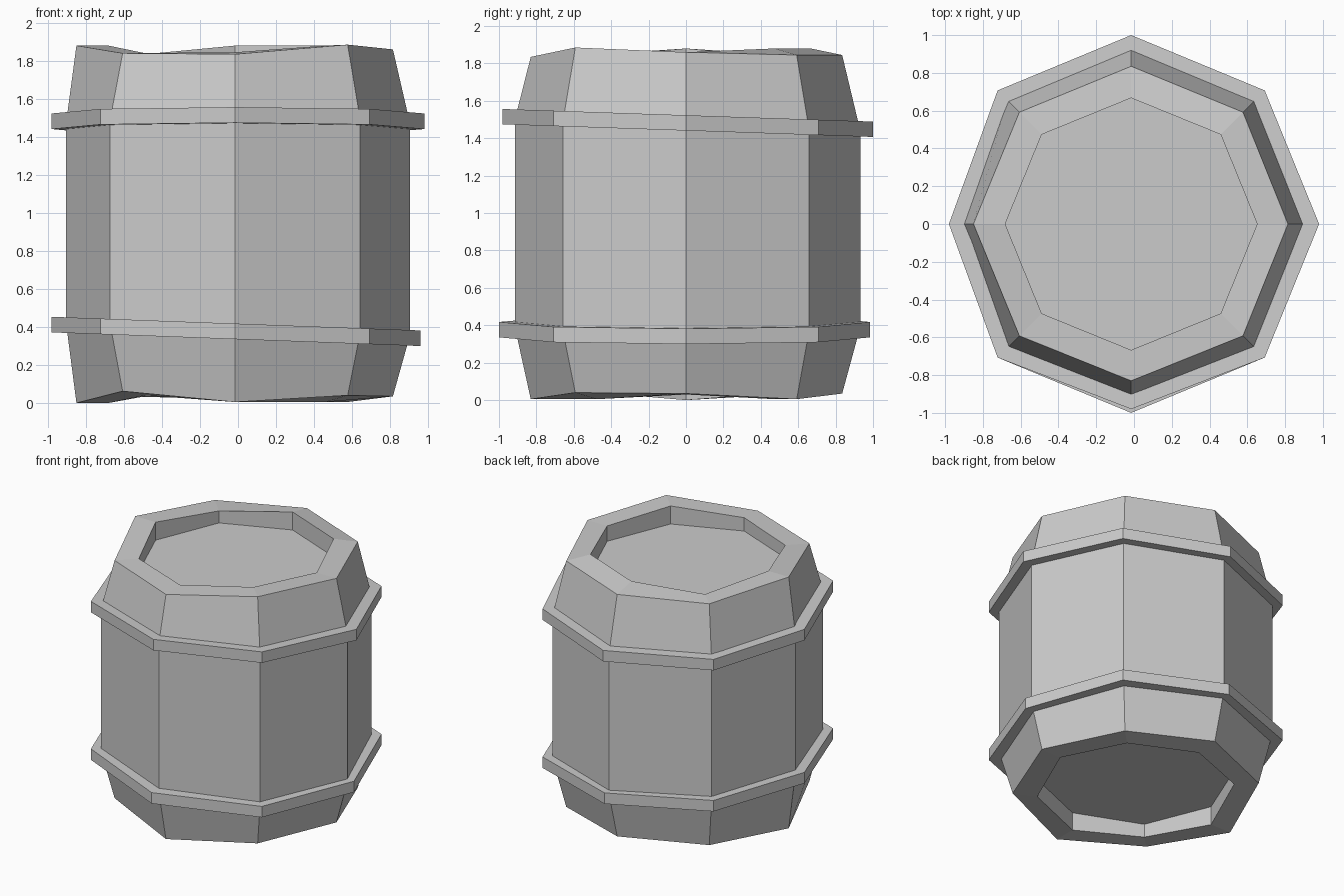
import bpy
import bmesh
from math import cos, sin, pi

if "Cube" in bpy.data.objects:
    bpy.data.objects.remove(bpy.data.objects["Cube"], do_unlink=True)

SIDES = 8
CX = -0.015

grey = bpy.data.materials.new("plain grey")
grey.use_nodes = True
colour = (0.6, 0.6, 0.6, 1)
grey.diffuse_color = colour
grey.node_tree.nodes["Principled BSDF"].inputs["Base Color"].default_value = colour


def ring(bm, reach, height):
    """Octagon; reach = radii toward right, back, left, front and the diagonals."""
    right, back, left, front, diagonal = reach
    verts = []
    for i in range(SIDES):
        a = i * 2 * pi / SIDES
        r = diagonal if i % 2 else (right, back, left, front)[i // 2]
        x, y = CX + r * cos(a), r * sin(a)
        verts.append(bm.verts.new((x, y, height(i, x, y))))
    return verts


def bridge(bm, low, high):
    for i in range(SIDES):
        j = (i + 1) % SIDES
        bm.faces.new((low[i], low[j], high[j], high[i]))


def finish(bm, name):
    bmesh.ops.recalc_face_normals(bm, faces=bm.faces)
    mesh = bpy.data.meshes.new(name)
    bm.to_mesh(mesh)
    bm.free()
    mesh.materials.append(grey)
    obj = bpy.data.objects.new(name, mesh)
    bpy.context.collection.objects.link(obj)


def tilt(z, sx, sy):
    return lambda i, x, y: z + sx * x + sy * y


def listed(heights):
    return lambda i, x, y: heights[i]


# Uneven hand-cut rims, counter-clockwise from the right
bottom_outer = (0.035, 0.005, 0.035, 0.035, 0.0, 0.062, 0.005, 0.04)
bottom_inner = (0.03, 0.005, 0.02, 0.035, 0.0, 0.04, 0.005, 0.005)
top_inner = (1.86, 1.88, 1.88, 1.835, 1.88, 1.84, 1.845, 1.88)
top_outer = (1.86, 1.845, 1.845, 1.84, 1.88, 1.84, 1.835, 1.885)

WIDE = (0.92, 0.932, 0.89, 0.915, 0.93)
RIM = (0.83, 0.835, 0.835, 0.83, 0.837)
MOUTH = (0.667, 0.667, 0.667, 0.667, 0.67)

# Barrel body with a sunken lid at each end
bm = bmesh.new()
profile = [
    (MOUTH, tilt(0.14, 0, 0)),
    (MOUTH, listed(bottom_inner)),
    (RIM, listed(bottom_outer)),
    (WIDE, tilt(0.39, -0.037, 0)),
    (WIDE, tilt(1.47, 0, -0.033)),
    (RIM, listed(top_outer)),
    (MOUTH, listed(top_inner)),
    (MOUTH, tilt(1.745, 0, 0)),
]
rings = [ring(bm, reach, height) for reach, height in profile]
for low, high in zip(rings, rings[1:]):
    bridge(bm, low, high)
bm.faces.new(rings[0])
bm.faces.new(rings[-1])
finish(bm, "barrel_body")


# Slightly tilted hoops
def hoop(name, reach, z, sx, sy, half=0.041):
    bm = bmesh.new()
    inner = tuple(r - 0.13 for r in reach)
    loops = [ring(bm, r, tilt(z + dz, sx, sy)) for r, dz in
             ((inner, -half), (reach, -half), (reach, half), (inner, half))]
    for k in range(4):
        bridge(bm, loops[k], loops[(k + 1) % 4])
    finish(bm, name)


hoop("lower_hoop", (0.975, 0.985, 0.965, 1.0, 1.0), 0.376, -0.037, 0)
hoop("upper_hoop", (0.995, 1.0, 0.965, 0.98, 1.0), 1.482, 0, -0.034)
